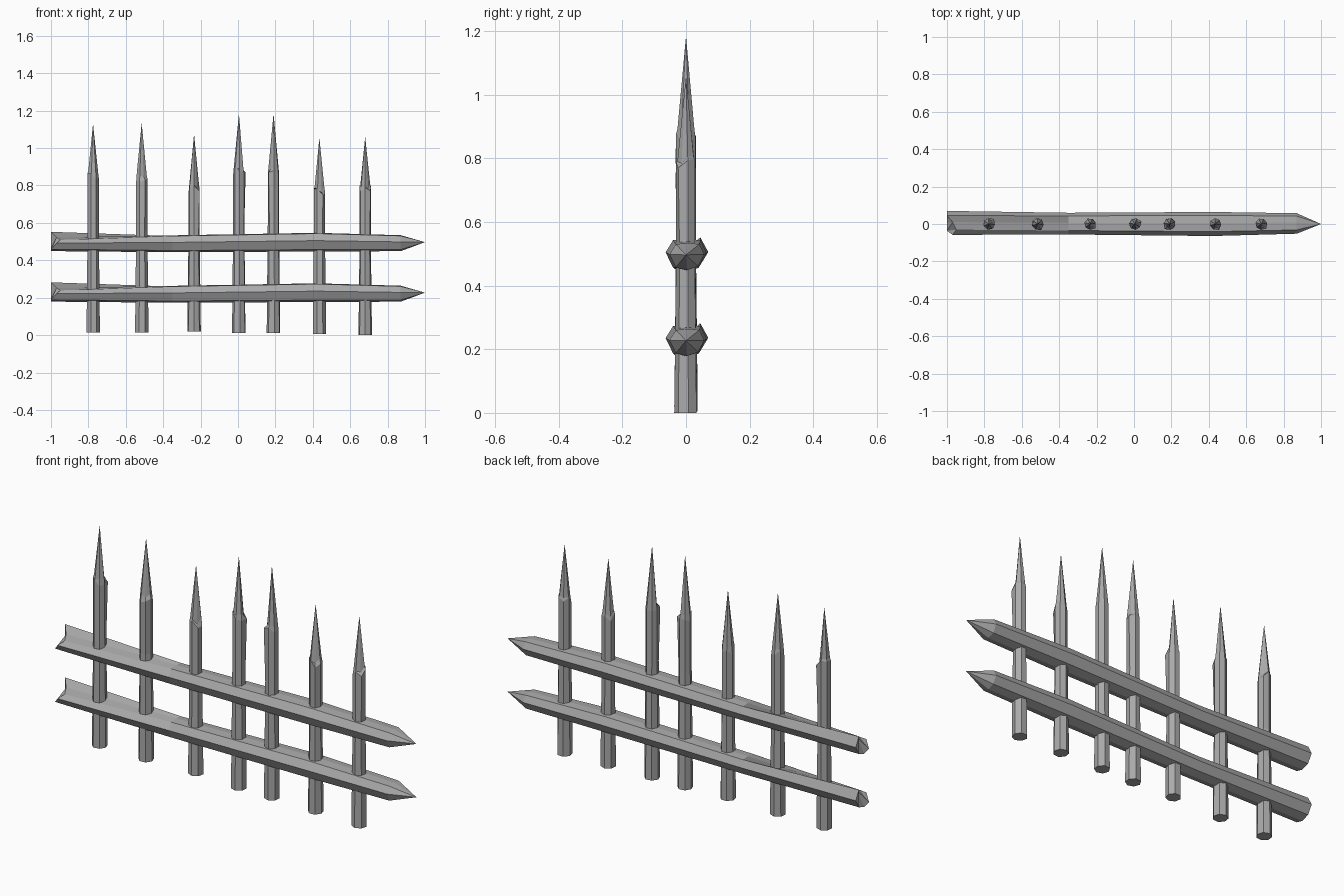
import bpy, bmesh, math, random

if "Cube" in bpy.data.objects:
    bpy.data.objects.remove(bpy.data.objects["Cube"])
random.seed(4)

grey = bpy.data.materials.new("weathered_grey")
grey.use_nodes = True
grey.diffuse_color = (0.4, 0.4, 0.4, 1)
grey.node_tree.nodes["Principled BSDF"].inputs["Base Color"].default_value = (0.4, 0.4, 0.4, 1)


def loft(name, rings, tip):
    """Skin a list of rings, cap the first one and close the last one to a point."""
    bm = bmesh.new()
    loops = [[bm.verts.new(p) for p in ring] for ring in rings]
    n = len(loops[0])
    for a, b in zip(loops, loops[1:]):
        for i in range(n):
            j = (i + 1) % n
            bm.faces.new((a[i], a[j], b[j], b[i]))
    point = bm.verts.new(tip)
    for i in range(n):
        bm.faces.new((loops[-1][i], loops[-1][(i + 1) % n], point))
    bm.faces.new(loops[0][::-1])
    bmesh.ops.triangulate(bm, faces=[f for f in bm.faces if len(f.verts) > 4])
    bmesh.ops.recalc_face_normals(bm, faces=bm.faces)
    mesh = bpy.data.meshes.new(name)
    bm.to_mesh(mesh)
    bm.free()
    mesh.materials.append(grey)
    obj = bpy.data.objects.new(name, mesh)
    bpy.context.collection.objects.link(obj)


# Rail cross-section (y, z), starting at the front edge
SECTION = [(-.063, .005), (-.04, .042), (.005, .046), (.045, .042),
           (.063, .005), (.04, -.038), (0, -.052), (-.04, -.042)]
# Stations along the rail: x, y shift, z shift, scale
STATIONS = [(-1, .004, .004, 1), (-.35, .002, -.006, .92),
            (.42, 0, .003, 1.02), (.87, .003, -.003, .87)]


def rail(name, z):
    rings = []
    for k, (x, dy, dz, s) in enumerate(STATIONS):
        ring = [[x, y * s + dy, z + h * s + dz] for y, h in SECTION]
        if k == 0:  # split butt end with a trough in its upper front
            ring[0] = [x + .03, -.058, z - .005]
            ring[1] = [x + .05, -.03, z + .012]
            ring[2] = [x + .03, .01, z + .025]
            ring[3] = [x, .045, z + .055]
            ring[4][1] = .07
        rings.append(ring)
    loft(name, rings, (1, 0, z))


rail("upper_rail", .497)
rail("lower_rail", .227)

# Stakes: x, bottom, shoulder, top, direction of the chipped ledge in degrees
STAKES = [(-.775, .015, .85, 1.13, 45), (-.515, .015, .84, 1.135, 300),
          (-.235, .02, .78, 1.075, 320), (.005, .01, .88, 1.185, 20),
          (.19, .01, .88, 1.185, 225), (.435, .005, .76, 1.055, 300),
          (.68, .0, .78, 1.06, 320)]
SIDES = 7


def stake(name, x, low, shoulder, top, ledge):
    def ring(z, r, wobble=0.0):
        pts = []
        for i in range(SIDES):
            a = math.radians(ledge) + math.tau * i / SIDES
            pts.append((x + r * math.cos(a), r * math.sin(a),
                        z + random.uniform(-wobble, wobble)))
        return pts

    body = ring(low, .037)
    waist = ring(shoulder - .28, .031)
    neck = ring(shoulder, .031, .025)
    # the chipped side bulges out, then steps back in
    a = math.radians(ledge)
    neck[0] = (x + .038 * math.cos(a), .038 * math.sin(a), shoulder - .01)
    spike = ring(shoulder + .02, .027, .01)
    spike[0] = (x + .022 * math.cos(a), .022 * math.sin(a), shoulder + .005)
    loft(name, [body, waist, neck, spike], (x, 0, top))


for i, spec in enumerate(STAKES):
    stake(f"stake_{i + 1}", *spec)
